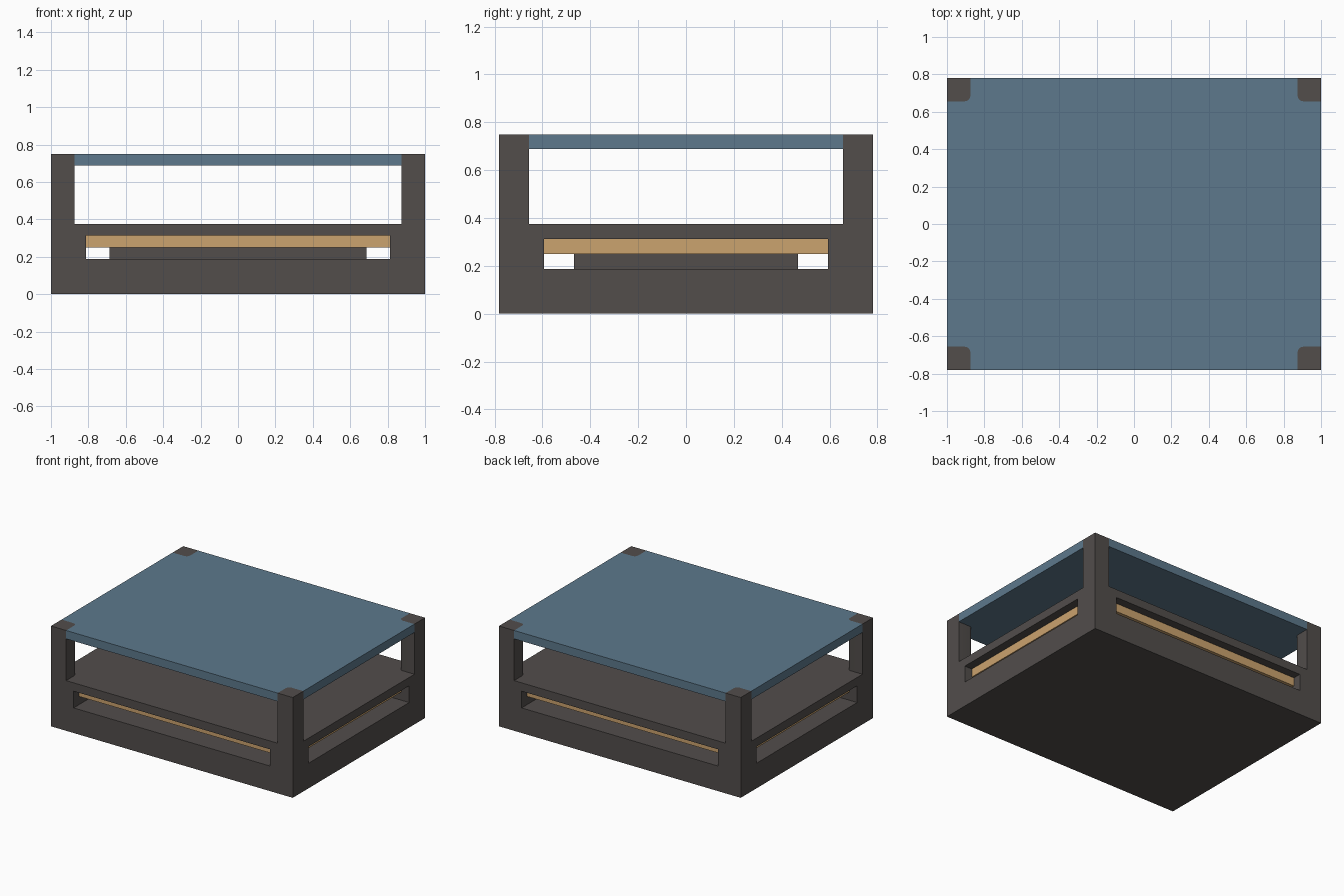
import bpy, bmesh, math

if "Cube" in bpy.data.objects:
    bpy.data.objects.remove(bpy.data.objects["Cube"])

HX, HY = 1.0, 0.78125          # half width and half depth
POST, R = 0.125, 0.03          # upper post size and inner corner radius


def material(name, rgb):
    m = bpy.data.materials.new(name)
    m.diffuse_color = (*rgb, 1)
    m.use_nodes = True
    m.node_tree.nodes["Principled BSDF"].inputs["Base Color"].default_value = m.diffuse_color
    return m


DARK = material("dark grey", (0.084, 0.075, 0.071))
BLUE = material("slate blue", (0.109, 0.190, 0.262))
TAN = material("warm tan", (0.597, 0.366, 0.156))


def prism(name, outline, z0, z1, mat):
    """Extrude a flat outline from z0 to z1."""
    bm = bmesh.new()
    face = bm.faces.new([bm.verts.new((x, y, z0)) for x, y in outline])
    ext = bmesh.ops.extrude_face_region(bm, geom=[face], use_keep_orig=True)
    for v in ext["geom"]:
        if isinstance(v, bmesh.types.BMVert):
            v.co.z = z1
    bmesh.ops.recalc_face_normals(bm, faces=bm.faces)
    me = bpy.data.meshes.new(name)
    bm.to_mesh(me)
    bm.free()
    me.materials.append(mat)
    ob = bpy.data.objects.new(name, me)
    bpy.context.collection.objects.link(ob)
    return ob


def rect(x0, x1, y0, y1):
    return [(x0, y0), (x1, y0), (x1, y1), (x0, y1)]


def inset(d):
    return rect(-HX + d, HX - d, -HY + d, HY - d)


def notch(sx, sy):
    """Rounded inner edge of a corner post, ordered counter-clockwise."""
    cx, cy = HX - POST + R, HY - POST + R
    pts = [(HX, HY - POST)]
    for i in range(7):
        a = math.radians(270 - 15 * i)
        pts.append((cx + R * math.cos(a), cy + R * math.sin(a)))
    pts.append((HX - POST, HY))
    pts = [(x * sx, y * sy) for x, y in pts]
    return pts if sx * sy > 0 else pts[::-1]


# Base, shelf, and the layers sandwiched between them
prism("base", inset(0), 0, 0.1875, DARK)
prism("inner_support", inset(0.3125), 0.1875, 0.25, DARK)
prism("tan_slab", inset(0.0625), 0.25, 0.3125, TAN)
prism("shelf", inset(0), 0.3125, 0.375, DARK)

# Corner blocks at slot height and rounded posts above the shelf
roof = []
for sx, sy, label in ((1, 1, "back_right"), (-1, 1, "back_left"),
                      (-1, -1, "front_left"), (1, -1, "front_right")):
    block = rect(*sorted((sx * HX, sx * (HX - 0.1875))),
                 *sorted((sy * HY, sy * (HY - 0.1875))))
    prism(label + "_block", block, 0.1875, 0.3125, DARK)
    edge = notch(sx, sy)
    post = prism(label + "_post", edge + [(sx * HX, sy * HY)], 0.375, 0.75, DARK)
    post.data.shade_smooth()
    post.data.set_sharp_from_angle(angle=math.radians(30))
    roof += edge

# Roof panel notched around the posts
prism("roof_panel", roof, 0.6875, 0.75, BLUE)
